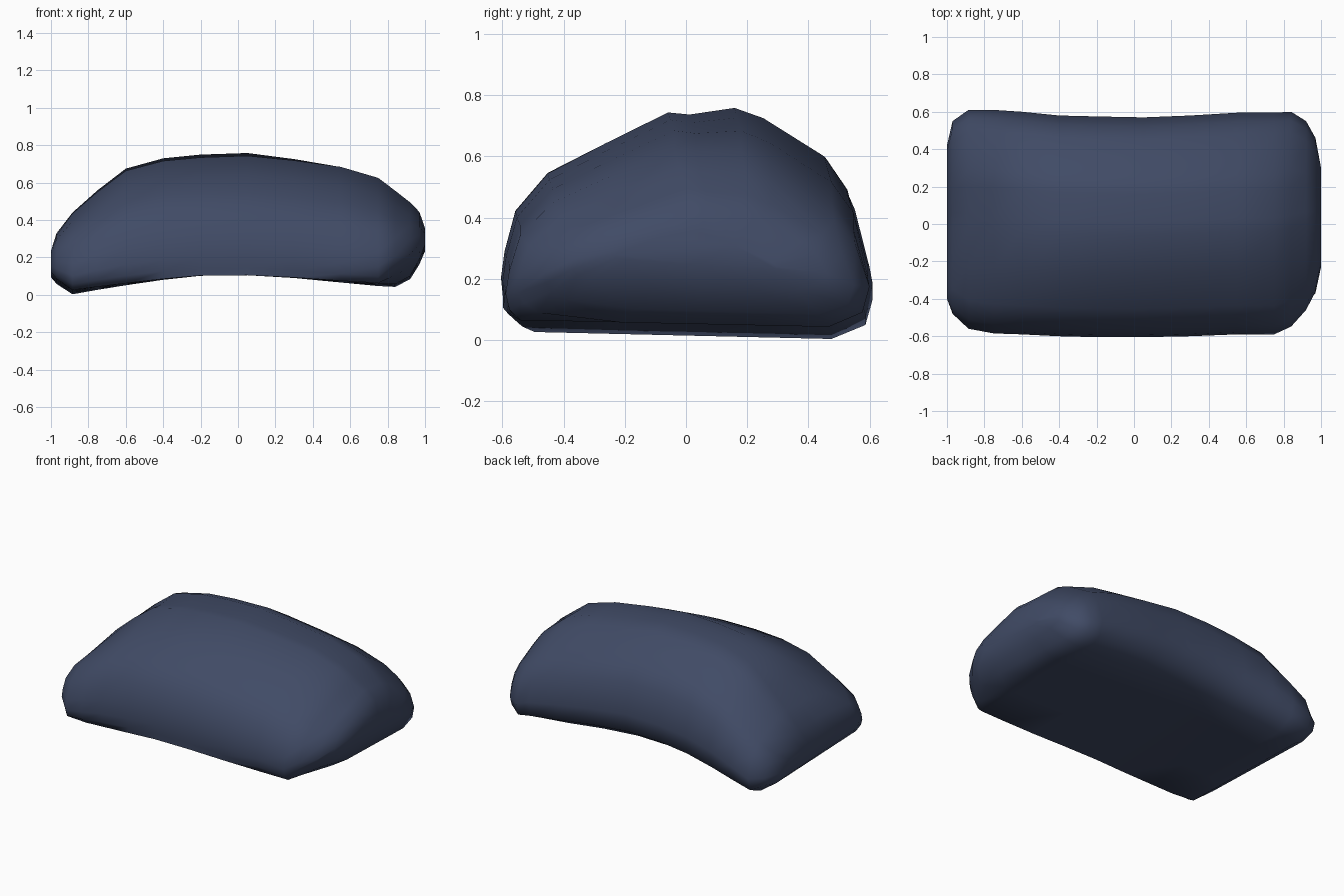
import bpy, bmesh, math
from mathutils import Vector

cube = bpy.data.objects.get("Cube")
if cube:
    bpy.data.objects.remove(cube, do_unlink=True)

# Slate blue material
slate = bpy.data.materials.new("slate_blue")
slate.use_nodes = True
colour = (0.052, 0.07, 0.132, 1)
slate.diffuse_color = colour
bsdf = next(n for n in slate.node_tree.nodes if n.type == 'BSDF_PRINCIPLED')
bsdf.inputs["Base Color"].default_value = colour

# Cross-section: across the depth (-1 front, 1 back), height (0 bottom, 1 top)
section = [(-.4, 0), (-.86, 0), (-.97, .06), (-1, .15), (-.98, .28), (-.92, .48),
           (-.74, .67), (-.42, .82), (-.07, .975), (.05, .965), (.3, 1), (.46, .95),
           (.8, .76), (.92, .6), (1, .3), (.96, .11), (.77, 0), (.4, 0), (0, 0)]

# Stations along the width: x, bottom, top, front, back
stations = [(-1, .09, .22, -.4, .42), (-.97, .055, .33, -.48, .55),
            (-.885, 0, .44, -.56, .61), (-.75, .025, .56, -.585, .61),
            (-.6, .05, .675, -.59, .6), (-.4, .08, .73, -.6, .58),
            (-.2, .102, .75, -.605, .575), (.05, .105, .76, -.605, .57),
            (.3, .09, .735, -.6, .58), (.55, .065, .7, -.59, .595),
            (.75, .045, .64, -.59, .595), (.84, .04, .57, -.56, .6),
            (.92, .08, .505, -.47, .55), (.97, .16, .45, -.37, .46),
            (1, .23, .36, -.23, .3)]

# Chamfer plane at the lower front left corner
chamfer_point = Vector((.72, -.59, .05))
chamfer_normal = Vector((.73, -.39, -.56)).normalized()


def pad_point(x, low, high, front, back, t, h):
    # The lower front edge is crisp mid-width and rounder at the ends
    if t < -.8 and h < .1:
        t += (-.99 - t) * (1 - x * x)
    y = (front + back) / 2 + t * (back - front) / 2
    z = low + h * (high - low) + .035 * x * x * (1 - h) * (1 - t) / 2
    # Droop the back left shoulder and lift the front right one
    if x * t > 0:
        z -= .1 * x * abs(t) * h
    p = Vector((x, y, z))
    excess = (p - chamfer_point).dot(chamfer_normal)
    return p - chamfer_normal * max(excess, 0)


# Loft the pad through its stations
bm = bmesh.new()
rings = [[bm.verts.new(pad_point(*s, t, h)) for t, h in section] for s in stations]
count = len(section)
for a, b in zip(rings, rings[1:]):
    for i in range(count):
        j = (i + 1) % count
        bm.faces.new((a[i], a[j], b[j], b[i]))
bm.faces.new(rings[0])
bm.faces.new(rings[-1])
bmesh.ops.recalc_face_normals(bm, faces=bm.faces)

mesh = bpy.data.meshes.new("curved_pad")
bm.to_mesh(mesh)
bm.free()
mesh.materials.append(slate)
pad = bpy.data.objects.new("curved_pad", mesh)
bpy.context.collection.objects.link(pad)
bpy.context.view_layer.objects.active = pad
pad.select_set(True)
bpy.ops.object.shade_smooth_by_angle(angle=math.radians(60))
